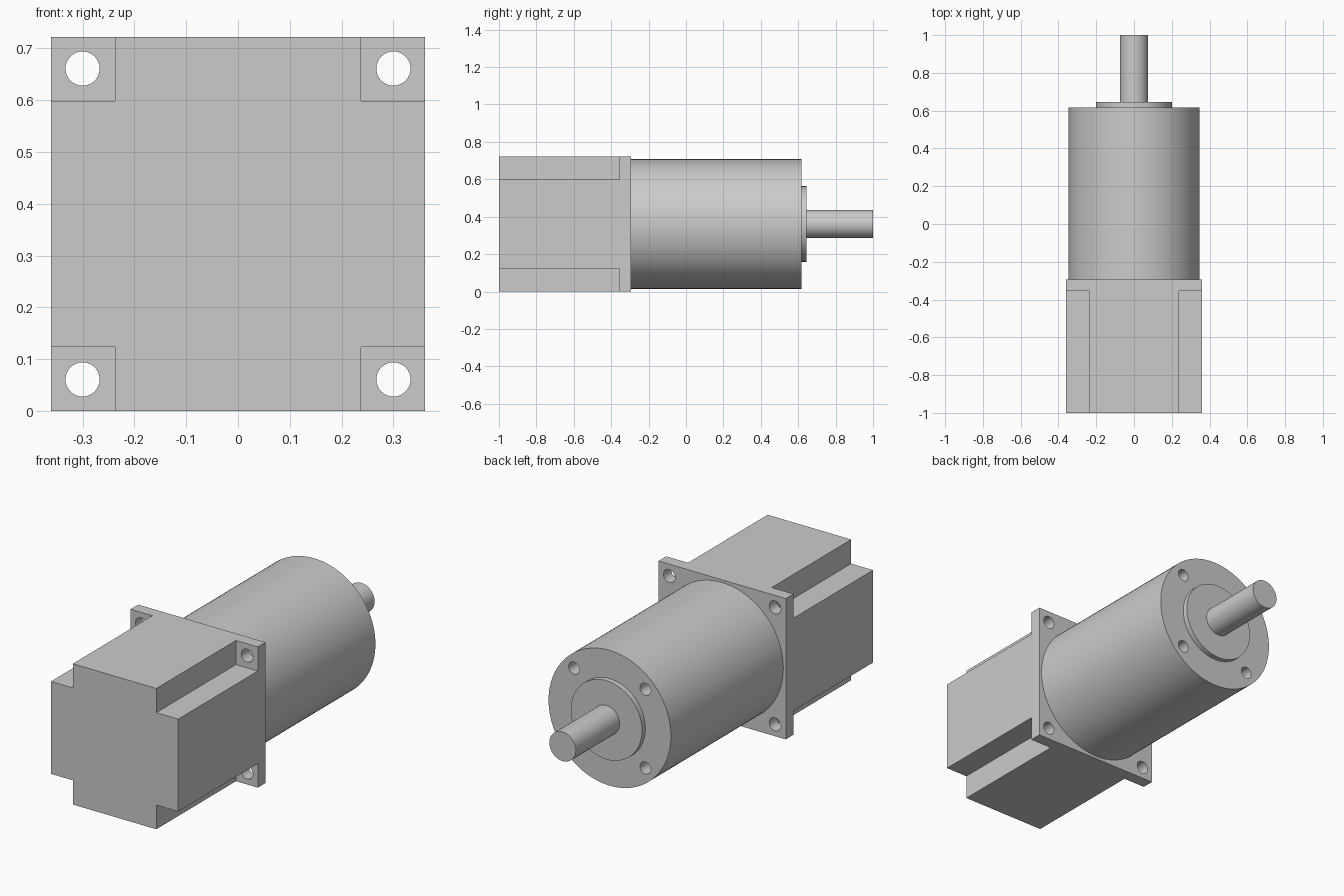
import bpy, bmesh
from math import radians
from mathutils import Matrix, Vector

if "Cube" in bpy.data.objects:
    bpy.data.objects.remove(bpy.data.objects["Cube"])

ZC = 0.361      # height of the shaft axis
HALF = 0.361    # half width of the square motor
NOTCH = 0.237   # half width left between the corner notches


def finish(name, bm):
    bmesh.ops.recalc_face_normals(bm, faces=bm.faces)
    mesh = bpy.data.meshes.new(name)
    bm.to_mesh(mesh)
    bm.free()
    ob = bpy.data.objects.new(name, mesh)
    bpy.context.collection.objects.link(ob)
    return ob


def prism(name, profile, y0, y1):
    """Extrude an x/z profile (relative to the axis) along y."""
    bm = bmesh.new()
    face = bm.faces.new([bm.verts.new((x, y0, ZC + z)) for x, z in profile])
    ext = bmesh.ops.extrude_face_region(bm, geom=[face])["geom"]
    bmesh.ops.translate(bm, vec=(0, y1 - y0, 0),
                        verts=[v for v in ext if isinstance(v, bmesh.types.BMVert)])
    return finish(name, bm)


def rods(name, centres, r, y0, y1, sides):
    """Cylinders along y at the given x/z centres."""
    bm = bmesh.new()
    for x, z in centres:
        m = Matrix.Translation((x, (y0 + y1) / 2, ZC + z)) @ Matrix.Rotation(radians(90), 4, "X")
        bmesh.ops.create_cone(bm, cap_ends=True, segments=sides, radius1=r, radius2=r,
                              depth=y1 - y0, matrix=m)
    return finish(name, bm)


def corners(d):
    return [(sx * d, sz * d) for sx, sz in ((-1, -1), (1, -1), (1, 1), (-1, 1))]


def drill(ob, d, r, y0, y1):
    """Cut four holes in a square pattern."""
    cutter = rods(ob.name + "_hole_cutter", corners(d), r, y0, y1, 32)
    cutter.hide_render = True
    mod = ob.modifiers.new("holes", "BOOLEAN")
    mod.object = cutter
    mod.solver = "EXACT"
    select(ob)
    bpy.ops.object.modifier_apply(modifier=mod.name)
    bpy.data.objects.remove(cutter)


def select(ob):
    bpy.ops.object.select_all(action="DESELECT")
    ob.select_set(True)
    bpy.context.view_layer.objects.active = ob


# Motor body with notched corners
quarter = [(HALF, -NOTCH), (HALF, NOTCH), (NOTCH, NOTCH)]
cross = []
for k in range(4):
    rot = Matrix.Rotation(radians(90 * k), 2)
    cross += [tuple(rot @ Vector(p)) for p in quarter]
prism("motor_body", cross, -1.0, -0.355)

# Square mounting flange with through holes
flange = prism("mounting_flange", corners(HALF), -0.355, -0.293)
drill(flange, 0.3, 0.033, -0.5, -0.2)

# Round gearbox with blind screw holes in its face
gearbox = rods("gearbox_housing", [(0, 0)], 0.347, -0.293, 0.618, 96)
drill(gearbox, 0.202, 0.031, 0.5, 0.7)

# Raised pilot ring and output shaft
boss = rods("pilot_boss", [(0, 0)], 0.202, 0.618, 0.645, 96)
shaft = rods("output_shaft", [(0, 0)], 0.075, 0.645, 1.0, 64)

for ob in (flange, gearbox, boss, shaft):
    select(ob)
    bpy.ops.object.shade_smooth_by_angle(angle=radians(30))
